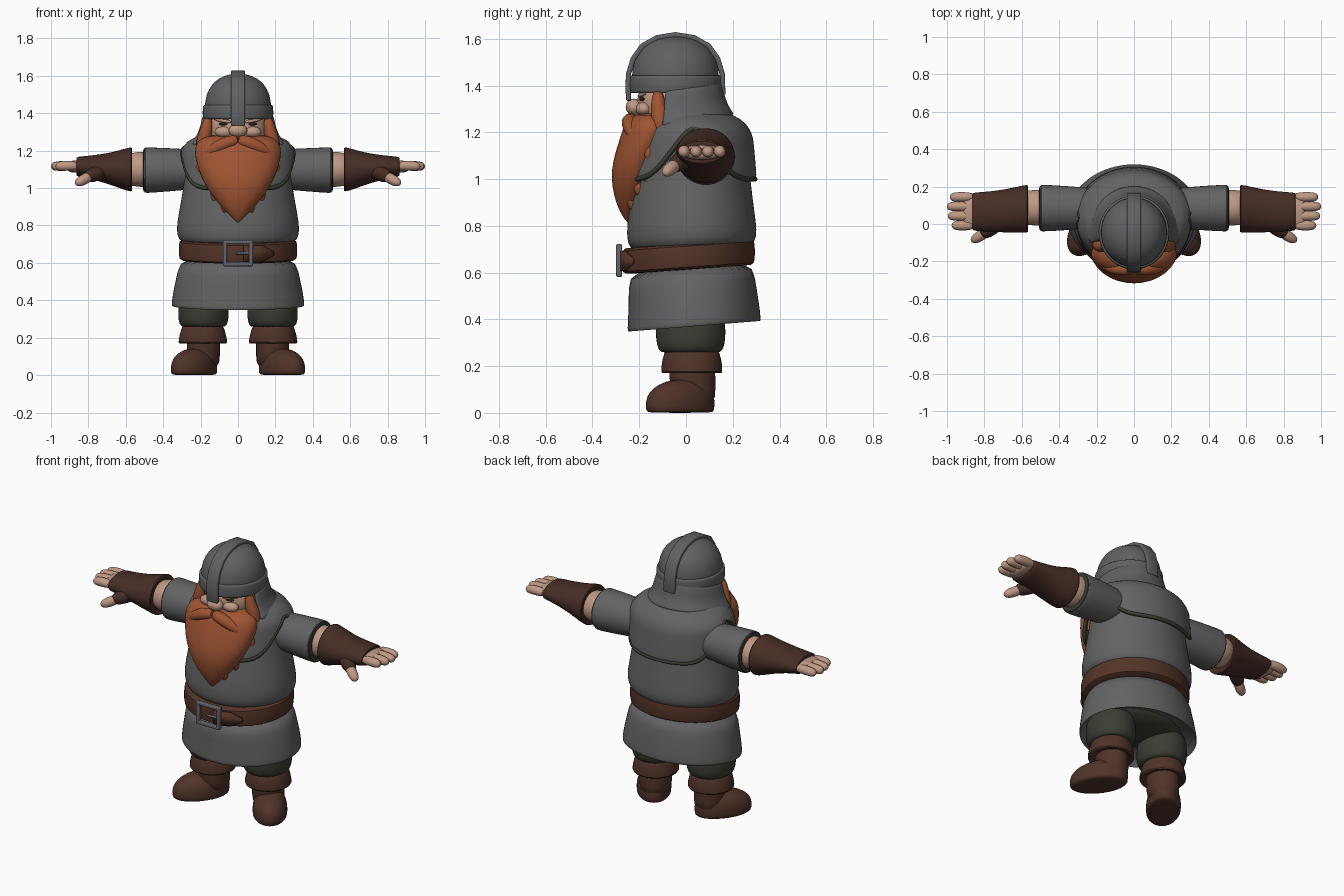
import bpy, bmesh, math
from mathutils import Matrix, Vector

if "Cube" in bpy.data.objects:
    bpy.data.objects.remove(bpy.data.objects["Cube"])


def material(name, r, g, b):
    m = bpy.data.materials.new(name)
    m.use_nodes = True
    m.diffuse_color = (r, g, b, 1)
    bsdf = m.node_tree.nodes["Principled BSDF"]
    bsdf.inputs["Base Color"].default_value = (r, g, b, 1)
    bsdf.inputs["Roughness"].default_value = 0.8
    return m


CLOTH = material("grey cloth", .125, .125, .13)
STEEL = material("helmet steel", .115, .118, .125)
IRON = material("buckle iron", .12, .13, .15)
BELT = material("belt leather", .088, .034, .02)
GLOVE = material("glove leather", .062, .026, .018)
BOOT = material("boot leather", .08, .033, .022)
HAIR = material("red hair", .35, .09, .033)
SKIN = material("skin", .53, .32, .235)
GREEN = material("dark green cloth", .042, .048, .032)
DARK = material("dark eyes", .03, .02, .015)


def finish(name, bm, mat, mirror=False, subsurf=1, solid=0):
    """Turn a bmesh into a shaded object with its modifiers."""
    bmesh.ops.recalc_face_normals(bm, faces=bm.faces[:])
    mesh = bpy.data.meshes.new(name)
    bm.to_mesh(mesh)
    bm.free()
    mesh.materials.append(mat)
    ob = bpy.data.objects.new(name, mesh)
    bpy.context.collection.objects.link(ob)
    bpy.ops.object.select_all(action='DESELECT')
    ob.select_set(True)
    bpy.context.view_layer.objects.active = ob
    bpy.ops.object.shade_smooth_by_angle(angle=math.radians(60))
    if solid:
        mod = ob.modifiers.new("thickness", 'SOLIDIFY')
        mod.thickness, mod.offset = solid, 0
    if mirror:
        ob.modifiers.new("mirror", 'MIRROR').use_mirror_merge = False
    if subsurf:
        mod = ob.modifiers.new("smooth", 'SUBSURF')
        mod.levels = mod.render_levels = subsurf
    return ob


def grid(name, rows, mat, closed=False, caps=False, matrix=None, **kw):
    """Skin rows of points with quads."""
    bm = bmesh.new()
    vs = [[bm.verts.new(p) for p in row] for row in rows]
    n = len(vs[0])
    for a, b in zip(vs, vs[1:]):
        for i in range(n if closed else n - 1):
            j = (i + 1) % n
            bm.faces.new((a[i], a[j], b[j], b[i]))
    if caps:
        bm.faces.new(vs[0])
        bm.faces.new(vs[-1])
    if matrix:
        bm.transform(matrix)
    return finish(name, bm, mat, **kw)


def loft(name, rings, mat, cx=0, tilt=0, n=24, **kw):
    """Stack of level ellipses: (z, half width, half depth, centre y)."""
    rows = []
    for z, rx, ry, cy in rings:
        row = []
        for i in range(n):
            a = math.tau * i / n
            y = cy + ry * math.sin(a)
            row.append((cx + rx * math.cos(a), y, z + tilt * y))
        rows.append(row)
    return grid(name, rows, mat, closed=True, caps=True, **kw)


def sleeve(name, rings, mat):
    """Mirrored ellipses along the arm: (x, y, z, half depth, half height)."""
    angles = [math.tau * i / 20 for i in range(20)]
    rows = [[(x, y + ry * math.cos(a), z + rz * math.sin(a)) for a in angles]
            for x, y, z, ry, rz in rings]
    return grid(name, rows, mat, closed=True, caps=True, mirror=True)


def tube(name, pts, mat, n=10, **kw):
    """Round strand through points (x, y, z, radius)."""
    c = [Vector(p[:3]) for p in pts]
    rows = []
    for i, p in enumerate(pts):
        d = (c[min(i + 1, len(c) - 1)] - c[max(i - 1, 0)]).normalized()
        side = d.cross(Vector((.1, 1, .05))).normalized()
        up = d.cross(side)
        rows.append([c[i] + p[3] * (side * math.cos(math.tau * k / n) + up * math.sin(math.tau * k / n))
                     for k in range(n)])
    return grid(name, rows, mat, closed=True, caps=True, **kw)


def blob(name, loc, size, mat, **kw):
    bm = bmesh.new()
    bmesh.ops.create_uvsphere(bm, u_segments=20, v_segments=12, radius=1)
    bm.transform(Matrix.Translation(loc) @ Matrix.Diagonal((*size, 1)))
    return finish(name, bm, mat, subsurf=0, **kw)


def box(name, loc, size, mat):
    bm = bmesh.new()
    bmesh.ops.create_cube(bm, size=1)
    bm.transform(Matrix.Translation(loc) @ Matrix.Diagonal((*size, 1)))
    ob = finish(name, bm, mat, subsurf=0)
    mod = ob.modifiers.new("bevel", 'BEVEL')
    mod.width, mod.segments = .006, 2


# Tunic: skirt, torso and belt
loft("skirt", [(.43, .32, .25, .035), (.375, .345, .275, .035), (.365, .353, .283, .035), (.372, .359, .288, .035),
               (.45, .347, .28, .033), (.55, .325, .272, .025), (.64, .305, .262, .02)], CLOTH, tilt=.08, n=32)
TORSO = [(.69, .29, .25, .02), (.725, .318, .272, .025), (.77, .332, .281, .025), (.85, .322, .272, .022),
         (1.0, .292, .25, .025), (1.1, .285, .237, .03), (1.2, .28, .222, .035), (1.25, .235, .185, .03),
         (1.3, .12, .1, .01)]
loft("torso", TORSO, CLOTH, n=32, tilt=.03)
loft("belt", [(.611, .3, .268, .01), (.615, .317, .285, .01), (.668, .319, .287, .01),
              (.721, .317, .285, .01), (.725, .3, .268, .01)], BELT, tilt=.07, n=32)


# Shoulder cape, a shell just outside the torso that rises over the arms
def torso_at(z):
    for a, b in zip(TORSO, TORSO[1:]):
        if z <= b[0]:
            t = (z - a[0]) / (b[0] - a[0])
            return [p + t * (q - p) for p, q in zip(a, b)][1:]


def cape_point(angle, t):
    low = 1.0 + .215 * abs(math.cos(angle)) ** 8
    z = low + t * (1.285 - low)
    rx, ry, cy = torso_at(z)
    return (math.cos(angle) * (rx + .022), cy + math.sin(angle) * (ry + .02), z)


turns = [math.tau * i / 64 for i in range(64)]
grid("shoulder_cape", [[cape_point(a, t / 8) for a in turns] for t in range(9)], CLOTH, closed=True, solid=.016)
tube("cape_trim", [(*cape_point(a, 0), .011) for a in turns + [math.tau]], GREEN, n=8, subsurf=0)

# Belt buckle and belt end
for s in (-1, 1):
    box("buckle_side", (s * .07, -.286, .652), (.022, .026, .14), IRON)
    box("buckle_bar", (0, -.286, .652 + s * .059), (.16, .026, .022), IRON)
box("buckle_prong", (.025, -.288, .652), (.07, .016, .014), IRON)
tail = []
for i in range(9):
    x = .03 + .02 * i
    y = .01 - .287 * math.sqrt(1 - (x / .319) ** 2) - .007
    h = .042 if i < 6 else .042 * (9 - i) / 4
    tail.append([(x, y, .65 - h), (x, y, .65 + h)])
grid("belt_end", tail, BELT, solid=.012, subsurf=0)

# Arms
sleeve("tunic_sleeve", [(.15, .085, 1.1, .1, .1), (.27, .085, 1.1, .112, .11), (.36, .085, 1.098, .12, .117),
                        (.47, .085, 1.096, .126, .123), (.498, .085, 1.096, .127, .124),
                        (.502, .085, 1.096, .12, .117), (.485, .087, 1.097, .1, .1)], CLOTH)
sleeve("sleeve_trim", [(.488, .085, 1.096, .115, .112), (.492, .085, 1.096, .122, .119),
                       (.506, .085, 1.096, .121, .118), (.508, .085, 1.096, .1, .1)], GREEN)
sleeve("forearm", [(.44, .088, 1.1, .097, .097), (.52, .088, 1.1, .098, .097), (.62, .085, 1.1, .093, .085)], SKIN)
sleeve("gauntlet", [(.585, .083, 1.1, .1, .09), (.566, .082, 1.1, .122, .113), (.568, .082, 1.1, .13, .122),
                    (.6, .08, 1.1, .127, .114), (.68, .07, 1.103, .118, .087), (.78, .066, 1.111, .108, .064),
                    (.855, .066, 1.115, .104, .054), (.864, .066, 1.115, .1, .05), (.862, .066, 1.115, .08, .03)],
       GLOVE)
sleeve("palm", [(.82, .067, 1.115, .09, .032), (.87, .067, 1.115, .097, .034), (.905, .067, 1.115, .092, .03),
                (.915, .067, 1.115, .07, .015)], SKIN)
for y, tip in ((-.008, .975), (.043, .995), (.094, 1.0), (.144, .985)):
    tube("finger", [(.85, y, 1.118, .026), (.92, y, 1.12, .029), (tip - .025, y, 1.117, .027),
                    (tip - .008, y, 1.115, .02), (tip, y, 1.114, .008)], SKIN, mirror=True)
tube("thumb_sleeve", [(.7, .03, 1.1, .045), (.76, -.02, 1.08, .046), (.805, -.052, 1.058, .036),
                      (.808, -.054, 1.056, .02)], GLOVE, mirror=True)
tube("thumb", [(.78, -.035, 1.07, .028), (.815, -.06, 1.05, .031), (.845, -.078, 1.035, .029),
               (.862, -.088, 1.025, .02), (.868, -.092, 1.02, .006)], SKIN, mirror=True)

# Legs and boots
blob("trouser_seat", (0, .03, .45), (.3, .2, .07), GREEN)
loft("trouser_leg", [(.255, .11, .12, .02), (.265, .128, .138, .02), (.31, .138, .151, .02), (.38, .135, .15, .02),
                     (.46, .12, .14, .02)], GREEN, cx=.185, mirror=True)
loft("boot_cuff", [(.185, .1, .105, .025), (.168, .12, .122, .025), (.17, .135, .134, .025), (.215, .125, .13, .025),
                   (.262, .112, .119, .025), (.272, .1, .105, .025)], BOOT, cx=.188, mirror=True)
loft("boot_shaft", [(.03, .085, .09, .035), (.1, .09, .098, .03), (.2, .088, .1, .025), (.24, .088, .1, .025)],
     BOOT, cx=.185, mirror=True)
foot_place = Matrix.Translation((.235, -.025, 0)) @ Matrix.Rotation(.61, 4, 'Z')
loft("boot_foot", [(0, .09, .158, 0), (.006, .097, .166, 0), (.05, .099, .169, 0), (.09, .092, .157, .005),
                   (.122, .072, .125, .02), (.145, .045, .08, .045)], BOOT, mirror=True, matrix=foot_place)

# Head and face
blob("head", (0, -.06, 1.32), (.158, .15, .15), SKIN)
blob("nose", (0, -.222, 1.308), (.05, .036, .036), SKIN)
blob("cheek", (.075, -.18, 1.3), (.05, .035, .03), SKIN, mirror=True)
blob("eye", (.075, -.186, 1.343), (.026, .014, .008), DARK, mirror=True)
tube("brow", [(.03, -.2, 1.352, .006), (.07, -.2, 1.358, .011), (.13, -.17, 1.368, .006)], SKIN, mirror=True)

# Beard, with pointed locks along its edge
loft("beard", [(.815, .004, .004, -.25), (.86, .05, .032, -.252), (.92, .108, .067, -.24), (1.0, .168, .1, -.222),
               (1.08, .207, .112, -.202), (1.16, .231, .12, -.168), (1.22, .235, .115, -.155),
               (1.265, .205, .1, -.145), (1.285, .15, .07, -.13)], HAIR)
for x, z in ((.07, .855), (.125, .91), (.17, .975), (.205, 1.05)):
    y = -.27 + x * .6
    tube("beard_lock", [(x * .75, y - .02, z + .16, .012), (x * .95, y - .015, z + .08, .035),
                        (x, y, z + .03, .022), (x * .98, y + .01, z, .003)], HAIR, mirror=True)
tube("sideburn", [(.2, -.11, 1.19, .03), (.185, -.11, 1.26, .042), (.165, -.12, 1.32, .034), (.16, -.12, 1.385, .022)],
     HAIR, mirror=True)
tube("moustache", [(-.005, -.235, 1.255, .03), (.045, -.243, 1.25, .036), (.1, -.238, 1.225, .038),
                   (.15, -.225, 1.195, .028), (.185, -.212, 1.17, .015), (.205, -.205, 1.155, .003)], HAIR, mirror=True)

# Helmet: dome, brow band, crest with nose guard, neck guard
Y = -.045
loft("helmet_dome", [(1.385, .17, .18, Y), (1.43, .181, .19, Y), (1.5, .172, .182, Y), (1.555, .142, .152, Y),
                     (1.59, .1, .108, Y), (1.608, .05, .055, Y), (1.612, .008, .008, Y)], STEEL, n=32)
loft("helmet_band", [(1.368, .168, .178, Y), (1.368, .187, .195, Y), (1.374, .19, .199, Y), (1.437, .19, .199, Y),
                     (1.444, .186, .194, Y), (1.446, .17, .18, Y)], STEEL, n=32)
crest = [(-.245, 1.335), (-.248, 1.39), (-.246, 1.45), (-.226, 1.515), (-.187, 1.57), (-.125, 1.605), (-.045, 1.618),
         (.035, 1.605), (.097, 1.57), (.136, 1.515), (.155, 1.45), (.158, 1.36)]
ridge = grid("helmet_crest", [[(s * .037, y, z) for s in (-1, 1)] for y, z in crest], STEEL, solid=.022, subsurf=0)
bevel = ridge.modifiers.new("bevel", 'BEVEL')
bevel.width, bevel.segments = .005, 2
arc = [math.radians(-14 + 208 * i / 28) for i in range(29)]
guard = [(1.39, .18, .188), (1.33, .19, .198), (1.285, .206, .213), (1.25, .228, .232), (1.235, .24, .243)]
grid("neck_guard", [[(rx * math.cos(a), Y + ry * math.sin(a), z + .15 * ry * math.sin(a)) for a in arc]
                    for z, rx, ry in guard], STEEL, solid=.022)
